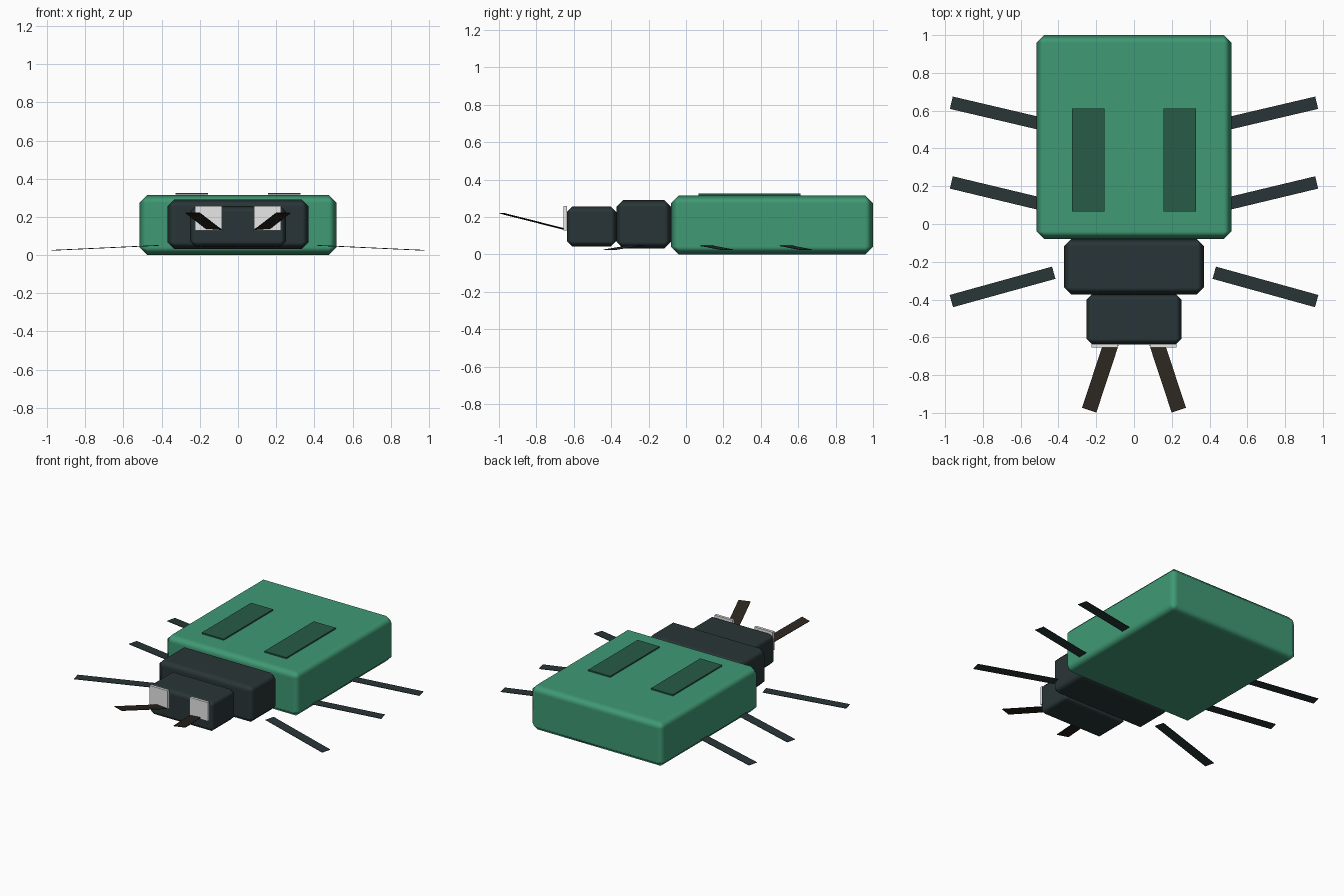
import bpy
import bmesh
from mathutils import Vector

default = bpy.data.objects.get("Cube")
if default:
    bpy.data.objects.remove(default, do_unlink=True)


def material(name, rgb):
    mat = bpy.data.materials.new(name)
    mat.use_nodes = True
    color = (*rgb, 1.0)
    mat.diffuse_color = color
    bsdf = next(n for n in mat.node_tree.nodes if n.type == "BSDF_PRINCIPLED")
    bsdf.inputs["Base Color"].default_value = color
    return mat


GREEN = material("shell green", (0.05, 0.32, 0.176))
DARK_GREEN = material("stripe dark green", (0.02, 0.105, 0.062))
CHARCOAL = material("charcoal", (0.022, 0.036, 0.038))
BROWN = material("antenna brown", (0.025, 0.018, 0.013))
GREY = material("eye light grey", (0.8, 0.8, 0.8))


def add_object(name, bm, mat):
    bmesh.ops.recalc_face_normals(bm, faces=bm.faces)
    mesh = bpy.data.meshes.new(name)
    bm.to_mesh(mesh)
    bm.free()
    mesh.materials.append(mat)
    obj = bpy.data.objects.new(name, mesh)
    bpy.context.collection.objects.link(obj)
    return obj


def box(name, low, high, mat, chamfer=0):
    """Box between two corners, with optional softly shaded chamfers."""
    low, high = Vector(low), Vector(high)
    bm = bmesh.new()
    bmesh.ops.create_cube(bm, size=1)
    bmesh.ops.scale(bm, vec=high - low, verts=bm.verts)
    bmesh.ops.translate(bm, vec=(low + high) / 2, verts=bm.verts)
    obj = add_object(name, bm, mat)
    if chamfer:
        for poly in obj.data.polygons:
            poly.use_smooth = True
        bevel = obj.modifiers.new("chamfer", "BEVEL")
        bevel.width = chamfer
        bevel.segments = 1
        bevel.harden_normals = True
    return obj


def strip(name, start, end, width, mat, thickness=0.003):
    """Thin flat strip running from start to end, level across its width."""
    start, end = Vector(start), Vector(end)
    along = (end - start).normalized()
    side = along.cross(Vector((0, 0, 1))).normalized() * width / 2
    drop = side.cross(along).normalized() * thickness
    bm = bmesh.new()
    corners = [start - side, start + side, end + side, end - side]
    face = bm.faces.new([bm.verts.new(c - drop / 2) for c in corners])
    extruded = bmesh.ops.extrude_face_region(bm, geom=[face], use_keep_orig=True)
    moved = [v for v in extruded["geom"] if isinstance(v, bmesh.types.BMVert)]
    bmesh.ops.translate(bm, vec=drop, verts=moved)
    return add_object(name, bm, mat)


# Body segments
box("abdomen", (-0.517, -0.08, 0), (0.517, 1.0, 0.315), GREEN, 0.042)
box("thorax", (-0.37, -0.372, 0.032), (0.37, -0.08, 0.29), CHARCOAL, 0.036)
box("head", (-0.252, -0.637, 0.042), (0.252, -0.372, 0.256), CHARCOAL, 0.03)

# Leg name, inner y, outer y
LEGS = (("front_leg", -0.258, -0.408),
        ("middle_leg", 0.09, 0.22),
        ("rear_leg", 0.515, 0.642))

for side, s in (("left", 1), ("right", -1)):
    # Shell stripes
    a, b = sorted((s * 0.157, s * 0.327))
    box(f"shell_stripe_{side}", (a, 0.067, 0.316), (b, 0.612, 0.325), DARK_GREEN)
    # Eyes
    a, b = sorted((s * 0.085, s * 0.225))
    box(f"eye_{side}", (a, -0.654, 0.128), (b, -0.635, 0.258), GREY)
    # Antennae
    strip(f"antenna_{side}", (s * 0.12, -0.63, 0.13),
          (s * 0.237, -0.985, 0.22), 0.08, BROWN)
    # Legs
    for name, inner, outer in LEGS:
        strip(f"{name}_{side}", (s * 0.425, inner, 0.05),
              (s * 0.967, outer, 0.025), 0.067, CHARCOAL)
